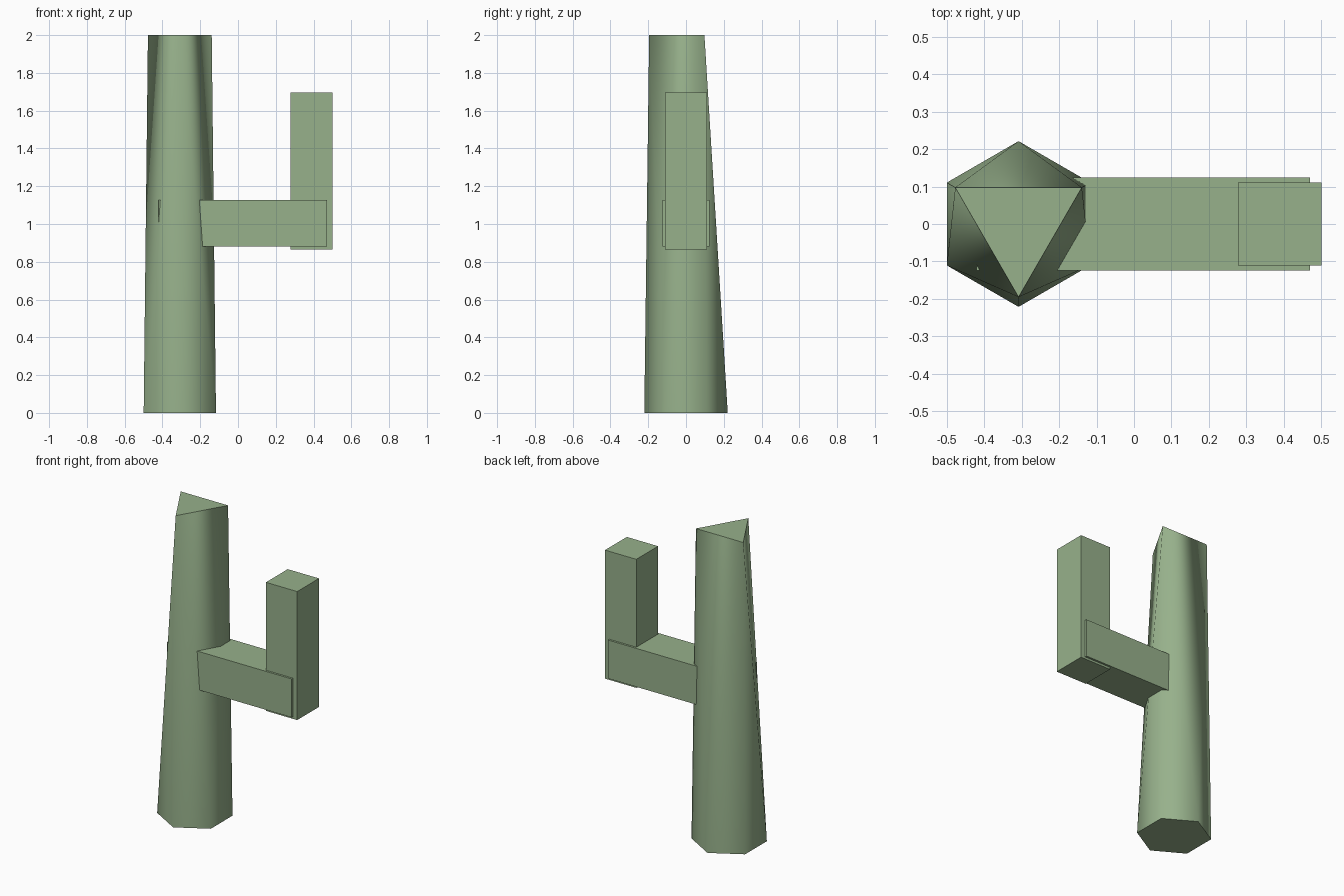
import bpy
import bmesh
from math import cos, sin, radians

cube = bpy.data.objects.get("Cube")
if cube:
    bpy.data.objects.remove(cube, do_unlink=True)

# One green for the whole plant
GREEN = (0.31, 0.44, 0.26, 1.0)
green = bpy.data.materials.new("sage_green")
green.use_nodes = True
green.diffuse_color = GREEN
green.node_tree.nodes["Principled BSDF"].inputs["Base Color"].default_value = GREEN


def add_object(name, bm):
    mesh = bpy.data.meshes.new(name)
    bm.to_mesh(mesh)
    bm.free()
    mesh.materials.append(green)
    obj = bpy.data.objects.new(name, mesh)
    bpy.context.collection.objects.link(obj)
    return obj


def box(name, low, high):
    bm = bmesh.new()
    bmesh.ops.create_cube(bm, size=1)
    for v in bm.verts:
        v.co = [(a + b) / 2 + c * (b - a) for a, b, c in zip(low, high, v.co)]
    return add_object(name, bm)


def ring(bm, radius, sides, z, centre_x=-0.308):
    angles = [radians(30 + 360 * i / sides) for i in range(sides)]
    return [bm.verts.new((centre_x + radius * cos(a), radius * sin(a), z))
            for a in angles]


# Trunk: six-sided foot tapering to a three-sided top, smooth sides, flat caps
bm = bmesh.new()
foot = ring(bm, 0.221, 6, 0)
top = ring(bm, 0.195, 3, 2)
for i in range(3):
    before, corner, after = foot[2 * i - 1], foot[2 * i], foot[2 * i + 1]
    for tri in ((before, corner, top[i]), (corner, after, top[i]),
                (after, top[(i + 1) % 3], top[i])):
        bm.faces.new(tri).smooth = True
caps = [bm.faces.new(top), bm.faces.new(foot[::-1])]
for cap in caps:
    for edge in cap.edges:
        edge.smooth = False
add_object("trunk", bm)

# Side arm, running into the trunk, and its upright end
box("arm", (-0.42, -0.124, 0.88), (0.47, 0.124, 1.128))
box("arm_upright", (0.277, -0.111, 0.866), (0.5, 0.111, 1.695))
